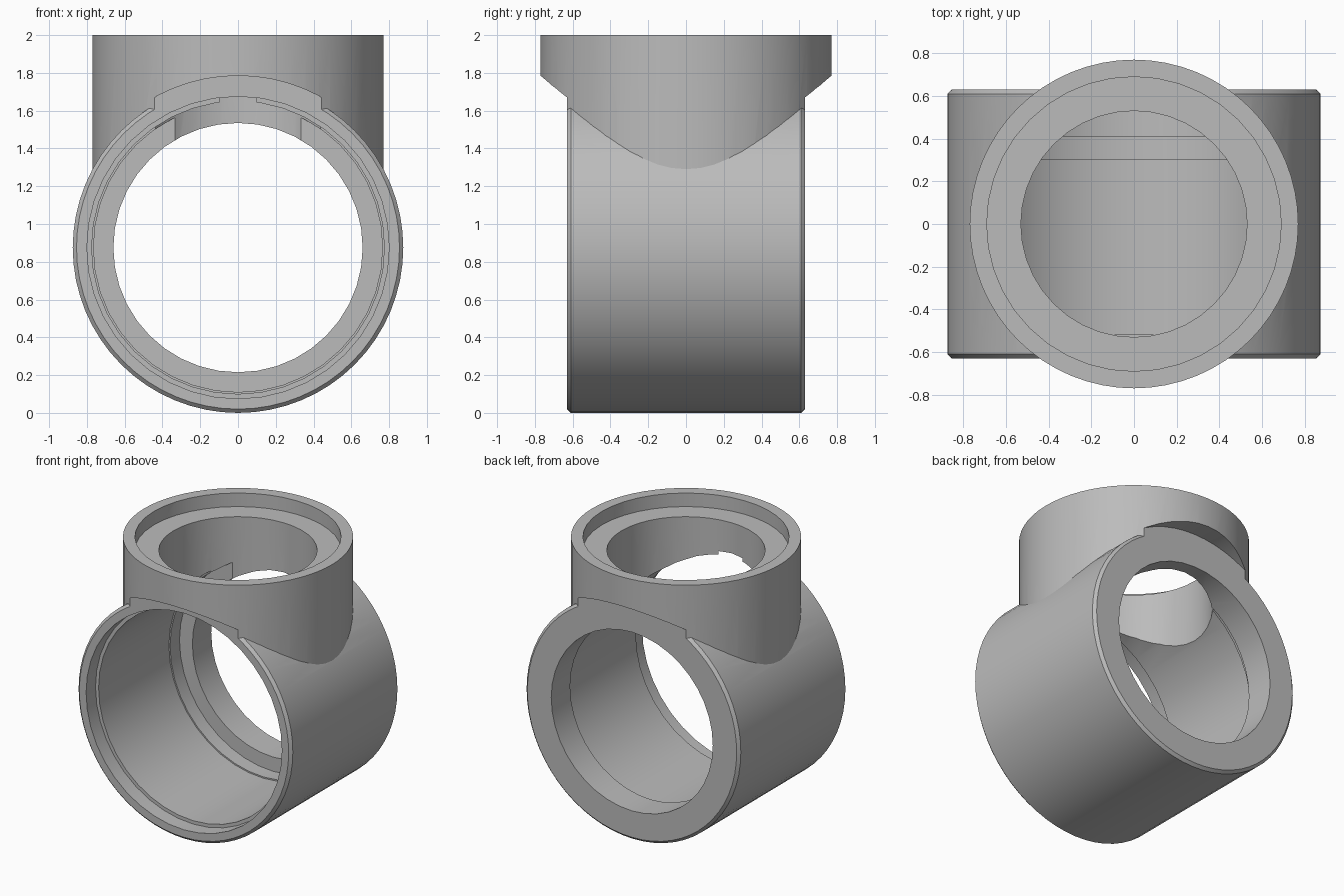
import bpy, bmesh, math
from mathutils import Matrix

if "Cube" in bpy.data.objects:
    bpy.data.objects.remove(bpy.data.objects["Cube"], do_unlink=True)

AXIS_Z = 0.875   # height of the horizontal bore
HALF = 0.63      # half length of the horizontal tube
# turns a lathe about z into one about y at bore height
LYING = Matrix.Translation((0, 0, AXIS_Z)) @ Matrix.Rotation(-math.pi / 2, 4, 'X')


def lathe(name, profile, sides, matrix=Matrix()):
    """Closed solid of revolution from (position, radius) pairs."""
    bm = bmesh.new()
    rings = []
    for pos, rad in profile:
        angles = [2 * math.pi * i / sides for i in range(sides)]
        rings.append([bm.verts.new((rad * math.cos(a), rad * math.sin(a), pos)) for a in angles])
    for low, high in zip(rings, rings[1:]):
        for i in range(sides):
            j = (i + 1) % sides
            bm.faces.new((low[i], low[j], high[j], high[i]))
    bm.faces.new(rings[0])
    bm.faces.new(rings[-1])
    bmesh.ops.recalc_face_normals(bm, faces=bm.faces)
    bm.transform(matrix)
    mesh = bpy.data.meshes.new(name)
    bm.to_mesh(mesh)
    bm.free()
    obj = bpy.data.objects.new(name, mesh)
    bpy.context.collection.objects.link(obj)
    return obj


def combine(target, tool, operation):
    """Apply an exact boolean and discard the tool."""
    mod = target.modifiers.new(operation, 'BOOLEAN')
    mod.operation, mod.solver, mod.object = operation, 'EXACT', tool
    tool.hide_render = True
    bpy.context.view_layer.objects.active = target
    bpy.ops.object.modifier_apply(modifier=mod.name)
    bpy.data.objects.remove(tool, do_unlink=True)


# Horizontal tube with chamfered ends (short stubs are trimmed below)
body = lathe("pipe_tee_body", [(-0.66, 0.855), (-HALF, 0.855), (-0.61, 0.875),
                               (0.61, 0.875), (HALF, 0.855), (0.66, 0.855)], 64, LYING)

# Upright collar
combine(body, lathe("collar", [(0.9, 0.77), (2, 0.77)], 64), 'UNION')

# Arched undersides where the collar overhangs the tube ends
for side in (-1, 1):
    trim = lathe("end_trim", [(side * HALF, 0.91), (side * 1.2, 0.91)], 64, LYING)
    combine(body, trim, 'DIFFERENCE')

# Stepped horizontal bore with a narrower back opening
combine(body, lathe("main_bore", [(-1, 0.8), (-0.52, 0.8), (-0.52, 0.775), (0.3, 0.775),
                                  (0.3, 0.765), (0.41, 0.765), (0.41, 0.66), (1, 0.66)],
                    40, LYING), 'DIFFERENCE')

# Recessed seat and hole in the collar
combine(body, lathe("collar_bore", [(0.9, 0.53), (1.9, 0.53), (1.9, 0.69), (2.2, 0.69)], 40),
        'DIFFERENCE')

# Plain grey finish
grey = bpy.data.materials.new("plain_grey")
grey.use_nodes = True
colour = (0.5, 0.5, 0.5, 1)
grey.diffuse_color = colour
grey.node_tree.nodes["Principled BSDF"].inputs["Base Color"].default_value = colour
body.data.materials.clear()
body.data.materials.append(grey)

bpy.ops.object.select_all(action='DESELECT')
body.select_set(True)
bpy.context.view_layer.objects.active = body
bpy.ops.object.shade_smooth_by_angle(angle=math.radians(30))
